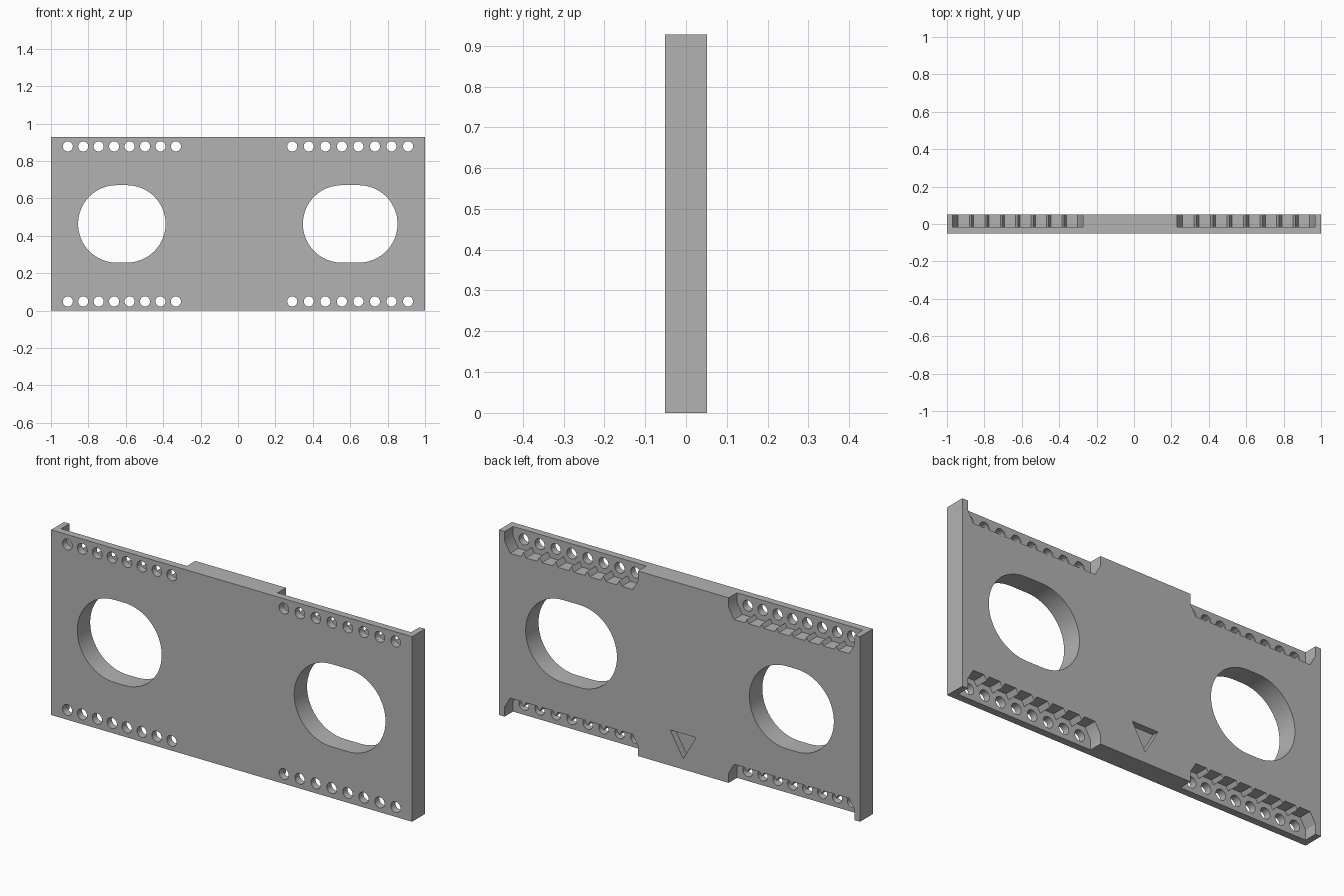
import bpy, bmesh, math

W, T, H = 1.0, 0.051, 0.927      # half width, half thickness, height
POCKET_Y = -0.015                # floor of the nut pockets
HEX_R, HOLE_R, HOLE_INSET = 0.06, 0.027, 0.049

cube = bpy.data.objects.get("Cube")
if cube:
    bpy.data.objects.remove(cube, do_unlink=True)

grey = bpy.data.materials.new("plain_grey")
grey.use_nodes = True
color = (0.45, 0.45, 0.45, 1)
grey.diffuse_color = color
grey.node_tree.nodes["Principled BSDF"].inputs["Base Color"].default_value = color


def prisms(name, outlines, y0, y1):
    """Extrude closed (x, z) outlines from y0 to y1 into one object."""
    bm = bmesh.new()
    for pts in outlines:
        front = [bm.verts.new((x, y0, z)) for x, z in pts]
        back = [bm.verts.new((x, y1, z)) for x, z in pts]
        bm.faces.new(front)
        bm.faces.new(back[::-1])
        for i in range(len(pts)):
            j = (i + 1) % len(pts)
            bm.faces.new((front[j], front[i], back[i], back[j]))
    bmesh.ops.recalc_face_normals(bm, faces=bm.faces)
    mesh = bpy.data.meshes.new(name)
    bm.to_mesh(mesh)
    bm.free()
    mesh.materials.append(grey)
    obj = bpy.data.objects.new(name, mesh)
    bpy.context.collection.objects.link(obj)
    return obj


def arc(cx, cz, r, start, end, n):
    angles = [math.radians(start + (end - start) * i / n) for i in range(n + 1)]
    return [(cx + r * math.cos(a), cz + r * math.sin(a)) for a in angles]


def flip(pts):
    return [(x, H - z) for x, z in pts]


def stadium(x0, x1, r):
    return arc(x1 - r, H / 2, r, -90, 90, 32) + arc(x0 + r, H / 2, r, 90, 270, 32)


def pocket_row(xs):
    """Overlapping hexagons, open to the bottom edge of the plate."""
    apothem = HEX_R * math.sqrt(3) / 2
    half_pitch = (xs[1] - xs[0]) / 2
    notch = HOLE_INSET + (HEX_R - half_pitch) * math.sqrt(3)
    pts = [(xs[0] - HEX_R, -0.05), (xs[0] - HEX_R, HOLE_INSET)]
    for x in xs:
        pts += [(x - HEX_R / 2, HOLE_INSET + apothem), (x + HEX_R / 2, HOLE_INSET + apothem)]
        if x != xs[-1]:
            pts.append((x + half_pitch, notch))
    return pts + [(xs[-1] + HEX_R, HOLE_INSET), (xs[-1] + HEX_R, -0.05)]


# Rows of bolt holes with their nut pockets, mirrored top to bottom
rows = [[a + (b - a) * i / 7 for i in range(8)] for a, b in ((-0.91, -0.332), (0.29, 0.909))]
pockets = [pocket_row(xs) for xs in rows]
holes = [arc(x, HOLE_INSET, HOLE_R, 0, 345, 23) for xs in rows for x in xs]

# Plate and its cutters
plate = prisms("mounting_plate", [[(-W, 0), (W, 0), (W, H), (-W, H)]], -T, T)
cutters = [
    prisms("slot_cutter", [stadium(-0.855, -0.387, 0.207), stadium(0.347, 0.853, 0.207)], -0.2, 0.2),
    prisms("pocket_cutter", pockets + [flip(p) for p in pockets], POCKET_Y, 0.2),
    prisms("hole_cutter", holes + [flip(p) for p in holes], -0.2, 0.2),
    prisms("triangle_mark_cutter", [arc(-0.02, 0.137, 0.083, -90, 150, 2)], T - 0.033, 0.2),
]

bpy.context.view_layer.objects.active = plate
for cutter in cutters:
    cutter.hide_render = True
    mod = plate.modifiers.new(cutter.name, 'BOOLEAN')
    mod.operation = 'DIFFERENCE'
    mod.solver = 'EXACT'
    mod.object = cutter
    bpy.ops.object.modifier_apply(modifier=mod.name)
    bpy.data.objects.remove(cutter, do_unlink=True)

# Smooth round walls, crisp edges elsewhere
bpy.ops.object.select_all(action='DESELECT')
plate.select_set(True)
bpy.ops.object.shade_smooth_by_angle(angle=math.radians(30))
